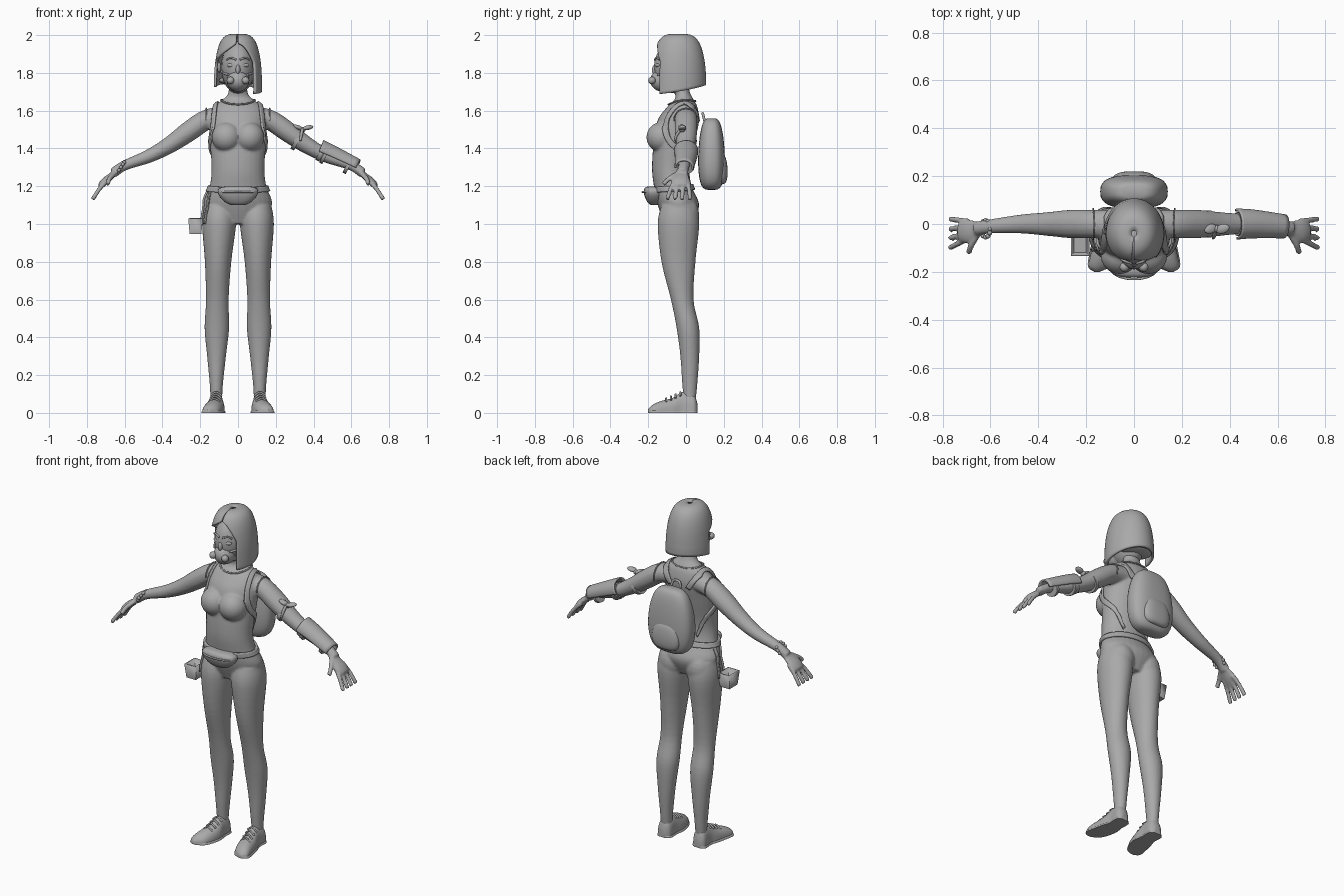
import bpy, bmesh
from math import sin, cos, pi, radians, sqrt
from mathutils import Vector

if "Cube" in bpy.data.objects:
    bpy.data.objects.remove(bpy.data.objects["Cube"])

shade = .4
colour = (shade, shade, shade, 1)
grey = bpy.data.materials.new("plain grey")
grey.use_nodes = True
grey.diffuse_color = colour
grey.node_tree.nodes["Principled BSDF"].inputs["Base Color"].default_value = colour


def spline(rows, steps=5):
    """Smoothly interpolate a short list of rows."""
    out, last = [], len(rows) - 1
    for i in range(last):
        before, here, there, after = rows[max(i - 1, 0)], rows[i], rows[i + 1], rows[min(i + 2, last)]
        for t in (j / steps for j in range(steps)):
            out.append([q + t * (r - p + t * (2*p - 5*q + 4*r - s + t * (3*q - p - 3*r + s))) / 2
                        for p, q, r, s in zip(before, here, there, after)])
    return out + [list(rows[last])]


def pick(*obs):
    bpy.ops.object.select_all(action='DESELECT')
    for ob in obs:
        ob.select_set(True)
    bpy.context.view_layer.objects.active = obs[0]


def finish(name, bm):
    bmesh.ops.remove_doubles(bm, verts=bm.verts, dist=.0002)
    bmesh.ops.recalc_face_normals(bm, faces=bm.faces)
    mesh = bpy.data.meshes.new(name)
    bm.to_mesh(mesh)
    bm.free()
    mesh.materials.append(grey)
    ob = bpy.data.objects.new(name, mesh)
    bpy.context.collection.objects.link(ob)
    pick(ob)
    bpy.ops.object.shade_smooth_by_angle(angle=radians(50))
    return ob


def modify(ob, kind, **settings):
    mod = ob.modifiers.new(kind.lower(), kind)
    for key, value in settings.items():
        setattr(mod, key, value)
    pick(ob)
    bpy.ops.object.modifier_apply(modifier=mod.name)
    return ob


def skin(name, rings, closed=True):
    """Skin a list of point rings; closed rings get end caps."""
    bm = bmesh.new()
    verts = [[bm.verts.new(point) for point in ring] for ring in rings]
    count = len(verts[0])
    for lower, upper in zip(verts, verts[1:]):
        for i in range(count if closed else count - 1):
            j = (i + 1) % count
            bm.faces.new((lower[i], lower[j], upper[j], upper[i]))
    if closed:
        bm.faces.new(verts[0])
        bm.faces.new(verts[-1])
    return finish(name, bm)


def turn(count, start=0, end=2 * pi):
    return [start + (end - start) * i / count for i in range(count)]


def oval(centre, u, v, angles, power=1):
    def soft(value):
        return abs(value) ** power * (1 if value > 0 else -1)
    return [centre + u * soft(cos(a)) + v * soft(sin(a)) for a in angles]


def column(name, rows, middle=lambda z: 0):
    """Upright loft; rows are z, centre y, radius x, radius y."""
    return skin(name, [oval(Vector((middle(z), y, z)), Vector((rx, 0, 0)), Vector((0, ry, 0)), turn(28))
                       for z, y, rx, ry in spline(rows)])


def pod(name, centre, size, taper):
    """Soft rounded block that narrows towards the top by the taper."""
    x, y, z = size
    rings = []
    for a in turn(20, -pi / 2 + .05, pi / 2):
        grow = sqrt(cos(a)) * (1 - taper * sin(a))
        rings.append(oval(Vector(centre) + Vector((0, 0, z * sin(a))), Vector((x * grow, 0, 0)),
                          Vector((0, y * grow, 0)), turn(32), .75))
    return skin(name, rings)


def limb(name, rows, side=1, flat=1, angles=turn(16), closed=True):
    """Loft along a path; rows are x, y, z, radius."""
    rows, rings = spline(rows), []
    pts = [Vector((side * x, y, z)) for x, y, z, r in rows]
    for i, p in enumerate(pts):
        t = (pts[min(i + 1, len(pts) - 1)] - pts[max(i - 1, 0)]).normalized()
        ref = Vector((0, 1, 0)) if abs(t.y) < .9 else Vector((0, 0, 1))
        u = (ref - t * ref.dot(t)).normalized()
        r = rows[i][-1]
        rings.append(oval(p, u * r, t.cross(u) * side * r * flat, angles))
    return skin(name, rings, closed)


def tube(name, pts, radius, side=1):
    return limb(name, [(*p, radius) for p in pts], side)


def ball(name, centre, size, tilt=(0, 0, 0)):
    bpy.ops.mesh.primitive_uv_sphere_add(segments=20, ring_count=12, location=centre, rotation=tilt)
    ob = bpy.context.object
    ob.name, ob.scale = name, size
    ob.data.materials.append(grey)
    bpy.ops.object.shade_smooth()
    return ob


def ribbon(name, path, width, heart, side=1, thick=.01):
    """Strap laid on the body along a path; heart is a point inside the body."""
    pts = [Vector((side * x, y, z)) for x, y, z in spline(path)]
    inside = Vector((side * heart[0], *heart[1:]))
    rings = []
    for i, p in enumerate(pts):
        t = pts[min(i + 1, len(pts) - 1)] - pts[max(i - 1, 0)]
        across = t.cross(p - inside).normalized() * width
        rings.append([p + across * (j / 4 - .5) for j in range(5)])
    ob = skin(name, rings, False)
    modify(ob, 'SHRINKWRAP', target=body, offset=.005, wrap_mode='ABOVE_SURFACE')
    return modify(ob, 'SOLIDIFY', thickness=thick, offset=0)


# Body: torso, arms, hands and legs fused into one smooth skin
parts = [column("body", [
    (1, -.04, .1, .07), (1.1, -.04, .18, .11), (1.2, -.07, .15, .1), (1.3, -.08, .14, .1),
    (1.45, -.06, .15, .11), (1.55, -.04, .15, .11), (1.62, -.02, .13, .08),
    (1.66, -.01, .08, .05), (1.7, -.02, .05, .04), (1.8, -.04, .05, .04)])]
for s in (1, -1):
    parts.append(ball("bust", (s * .06, -.13, 1.46), (.08, .08, .08)))
    parts.append(ball("buttock", (s * .09, -.01, 1.05), (.08, .08, .1)))
    parts.append(limb("arm", [
        (.08, 0, 1.57, .06), (.17, 0, 1.55, .06), (.26, 0, 1.49, .06), (.36, 0, 1.42, .05),
        (.47, 0, 1.36, .04), (.6, -.01, 1.31, .03), (.66, -.02, 1.27, .03)], s, .9))
    parts.append(limb("palm", [(.64, -.02, 1.28, .03), (.7, -.03, 1.23, .05), (.73, -.03, 1.2, .04)], s, .4))
    for i in range(4):
        fan = .02 - .04 * i
        parts.append(tube("finger", [(.69, fan * .6, 1.23), (.73, fan * .8, 1.19), (.77, fan, 1.13)], .012, s))
    parts.append(tube("thumb", [(.65, -.04, 1.27), (.68, -.09, 1.24), (.69, -.12, 1.21)], .013, s))
    parts.append(column("leg", [
        (1.1, -.04, .08, .09), (1, -.04, .09, .11), (.8, -.04, .07, .09), (.6, -.02, .06, .06),
        (.45, .01, .065, .06), (.3, .02, .05, .05), (.15, .02, .035, .04), (.05, .02, .03, .03)],
        lambda z: s * (.115 - .015 * z * z)))
pick(*parts)
bpy.ops.object.join()
body = parts[0]
bpy.ops.object.transform_apply()
modify(body, 'REMESH', mode='VOXEL', voxel_size=.007, use_smooth_shade=True)
modify(body, 'SMOOTH', factor=.5, iterations=5)

# Head, face and breathing mask
ball("head", (0, -.05, 1.83), (.09, .12, .14))
ball("jaw", (0, -.1, 1.76), (.06, .07, .06))
ball("nose", (0, -.16, 1.82), (.013, .02, .03), (-.3, 0, 0))
ball("right_ear", (-.1, -.05, 1.83), (.01, .02, .03))
ball("mask", (0, -.12, 1.76), (.06, .07, .06))
for s in (1, -1):
    ball("eye", (s * .04, -.15, 1.84), (.02, .01, .01), (0, 0, s * .4))
    tube("eyebrow", [(.01, -.165, 1.87), (.04, -.155, 1.88), (.06, -.14, 1.87)], .005, s)
    ball("mask_filter", (s * .04, -.18, 1.76), (.02, .02, .02))
    tube("mask_strap", [(.05, -.15, 1.79), (.08, -.1, 1.8), (.09, -.04, 1.81)], .006, s)

# Bob hair: a dome split open at the face, longer on the left and tucked back on the right
rings = []
for a in turn(30, -.1, pi / 2 + .05):
    z, grow = 1.74 + .26 * sin(a), sqrt(max(cos(a), 0))
    part = min(max((1.955 - z) * 10, 0), 1)
    ring = []
    for b in turn(60, radians(46) * sqrt(part), 2 * pi - radians(85) * part):
        drop = min(max(1.8 - z, 0), .06) * (.4 * cos(b) + .2 * sin(b))
        ring.append((.12 * grow * sin(b), -.04 - .14 * grow * cos(b), z - drop))
    rings.append(ring)
modify(skin("hair", rings, False), 'SOLIDIFY', thickness=.014, offset=0)
ball("hair_underside", (0, .01, 1.76), (.1, .08, .03))

# Shoes with soles and laces; rows are y, half width, height
shoe = [(.06, .02, .05), (.04, .04, .1), (-.02, .04, .11), (-.07, .05, .08),
        (-.14, .05, .06), (-.18, .04, .04), (-.2, .01, .02)]
for s in (1, -1):
    for name, grow, cap in (("shoe", 1, 1), ("shoe_sole", 1.1, .02)):
        skin(name, [[(s * (.115 + y * y + w * grow * cos(a)), y, min(cap, h) * max(sin(a), 0) ** .7)
                     for a in turn(28)] for y, w, h in spline(shoe)])
    for i in range(4):
        y, z = -.03 - .025 * i, .11 - .011 * i
        x = .115 + y * y
        tube("shoe_lace", [(x - .03, y, z - .02), (x, y, z), (x + .03, y, z - .02)], .005, s)

# Backpack with pocket, handle and straps
pod("backpack", (0, .135, 1.37), (.14, .07, .19), .1)
pod("backpack_pocket", (0, .18, 1.29), (.09, .04, .08), .1)
tube("backpack_handle", [(-.03, .1, 1.54), (-.02, .09, 1.58), (.02, .09, 1.58), (.03, .1, 1.54)], .007)
for s in (1, -1):
    ribbon("shoulder_strap", [(.06, .07, 1.54), (.1, .05, 1.61), (.13, 0, 1.66), (.13, -.06, 1.63),
                              (.14, -.11, 1.55), (.15, -.1, 1.46), (.15, -.05, 1.4), (.14, .02, 1.33),
                              (.1, .06, 1.25)], .03, (0, -.05, 1.45), s)
    ribbon("shirt_armhole", [(.17, .07 * cos(a), 1.55 + .07 * sin(a)) for a in turn(12, -.4, pi + .4)],
           .008, (.08, 0, 1.55), s, .006)

# Neckline, waist belt and front pouch
loop = turn(20) + [2 * pi]
ribbon("neckline", [(.08 * cos(a), -.02 + .07 * sin(a), 1.64 + .01 * sin(a)) for a in loop],
       .008, (0, -.02, 1.58), thick=.006)
ribbon("waist_belt", [(.17 * cos(a), -.06 + .11 * sin(a), 1.19 + .01 * sin(a)) for a in loop],
       .03, (0, -.06, 1.19), thick=.014)
pod("belt_pouch", (0, -.17, 1.15), (.1, .05, .05), -.3)
tube("pouch_zip", [(.1 * cos(a), -.18 - .05 * sin(a), 1.17) for a in turn(8, .2, pi)], .005)

# Open side holster hung from the belt
bm = bmesh.new()
bmesh.ops.create_cube(bm, size=1)
bmesh.ops.delete(bm, geom=[f for f in bm.faces if f.normal.z > .5], context='FACES')
for v in bm.verts:
    taper = 1 if v.co.z > 0 else .8
    v.co = (-.225 + v.co.x * .07 * taper, -.085 + v.co.y * .09 * taper, .99 + v.co.z * .08)
modify(finish("holster", bm), 'SOLIDIFY', thickness=.01, offset=0)
for y in (-.12, -.04):
    ribbon("holster_strap", [(-.16, y, 1.18), (-.18, y, 1.1), (-.2, y, 1)], .016, (0, -.06, 1.09))

# Beaded bracelet on the right wrist
for a in turn(12):
    ball("bracelet_bead", (-.62 + .02 * sin(a), -.02 + .035 * cos(a), 1.3 + .03 * sin(a)), (.01, .01, .01))

# Bands, bow and forearm guard on the left arm, all following the slope of the arm


def cuff(name, x, radius, length):
    def along(x):
        return (x, 0, 1.36 - (x - .47) / 2, radius)
    return limb(name, [along(x - length), along(x + length)], flat=.9)


cuff("upper_arm_band", .31, .057, .01)
cuff("elbow_band", .44, .05, .01)
cuff("guard_strap", .46, .055, .008)
cuff("guard_strap", .58, .045, .008)
for x, tilt in ((.32, .4), (.37, -.2)):
    ball("bow_loop", (x, -.02, 1.51), (.03, .02, .012), (0, tilt, .3))
ball("bow_knot", (.345, -.02, 1.5), (.014, .016, .014))
limb("bow_tail", [(.34, -.03, 1.5, .008), (.335, -.05, 1.47, .008), (.33, -.06, 1.44, .005)])
guard = limb("forearm_guard", [(.43, 0, 1.39, .06), (.5, 0, 1.36, .055), (.63, -.01, 1.3, .045)],
             flat=.9, angles=turn(20, -.3, pi + .3), closed=False)
modify(guard, 'SOLIDIFY', thickness=.01, offset=0)
